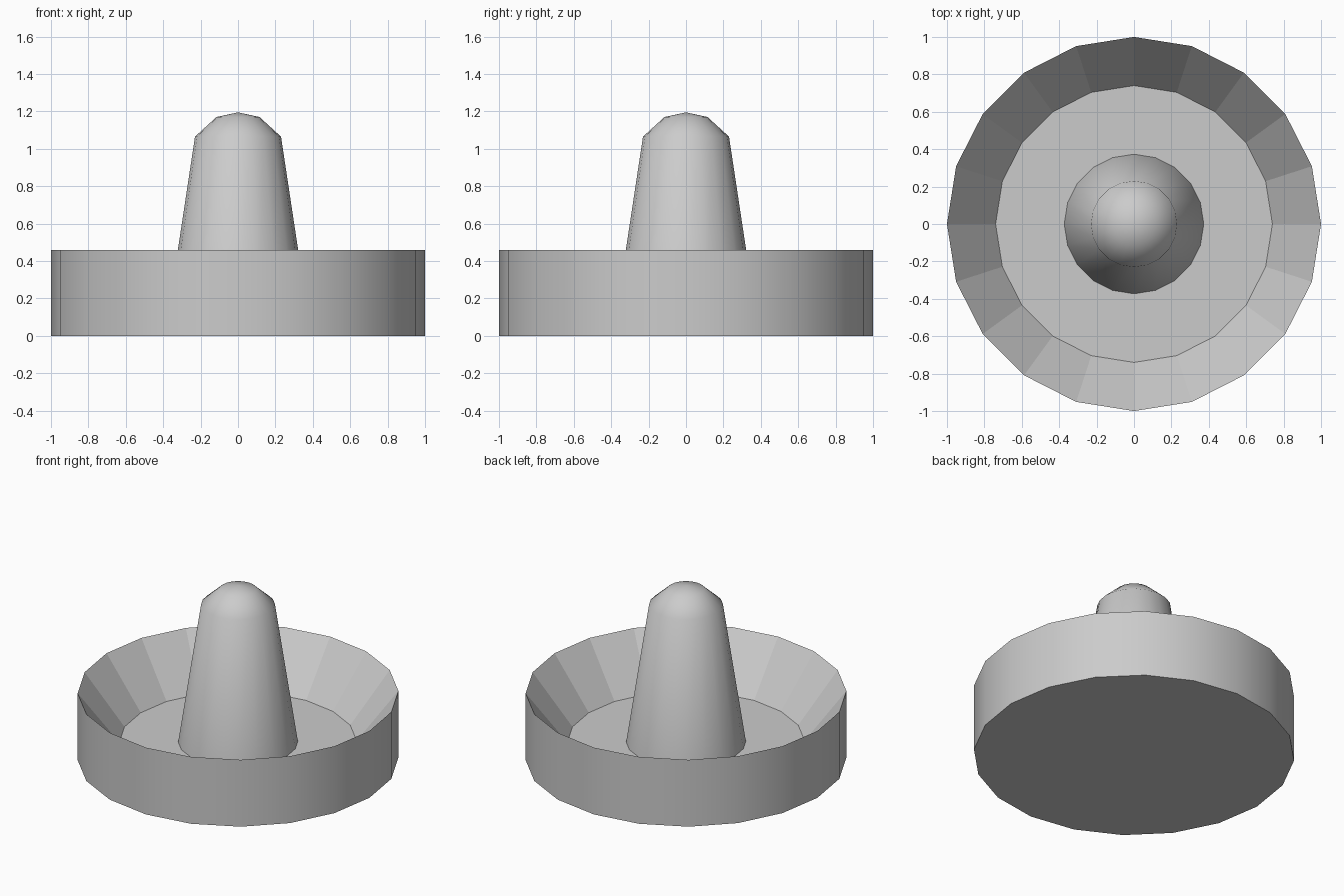
import bpy, bmesh, math

if "Cube" in bpy.data.objects:
    bpy.data.objects.remove(bpy.data.objects["Cube"])

SIDES = 20


def lathe(name, profile, sides=SIDES):
    """Revolve (radius, z) points around z; each point with radius 0 becomes a pole."""
    bm = bmesh.new()
    rings = []
    for r, z in profile:
        if r == 0:
            rings.append([bm.verts.new((0, 0, z))] * sides)
        else:
            rings.append([bm.verts.new((r * math.cos(2 * math.pi * i / sides),
                                        r * math.sin(2 * math.pi * i / sides), z))
                          for i in range(sides)])
    for a, b in zip(rings, rings[1:]):
        for i in range(sides):
            j = (i + 1) % sides
            bm.faces.new(list(dict.fromkeys((a[i], a[j], b[j], b[i]))))
    # flat underside
    bm.faces.new(list(reversed(rings[0])))
    bmesh.ops.recalc_face_normals(bm, faces=bm.faces)
    mesh = bpy.data.meshes.new(name)
    bm.to_mesh(mesh)
    bm.free()
    obj = bpy.data.objects.new(name, mesh)
    bpy.context.collection.objects.link(obj)
    return obj


# Dish and centre peg as one closed surface: outer wall, sloped inner wall, floor, peg, dome
dish = lathe("dish_with_centre_peg", [
    (1.0, 0.0), (1.0, 0.46),
    (0.74, 0.12), (0.373, 0.12),
    (0.23, 1.065), (0.115, 1.17), (0, 1.195)])

# Smooth outer wall and peg, faceted inner slope
bpy.context.view_layer.objects.active = dish
dish.select_set(True)
bpy.ops.object.shade_smooth_by_angle(angle=math.radians(45))
for f in dish.data.polygons:
    c = f.center
    if 0.8 < math.hypot(c.x, c.y) < 0.93 and f.normal.z > 0.3:
        f.use_smooth = False
